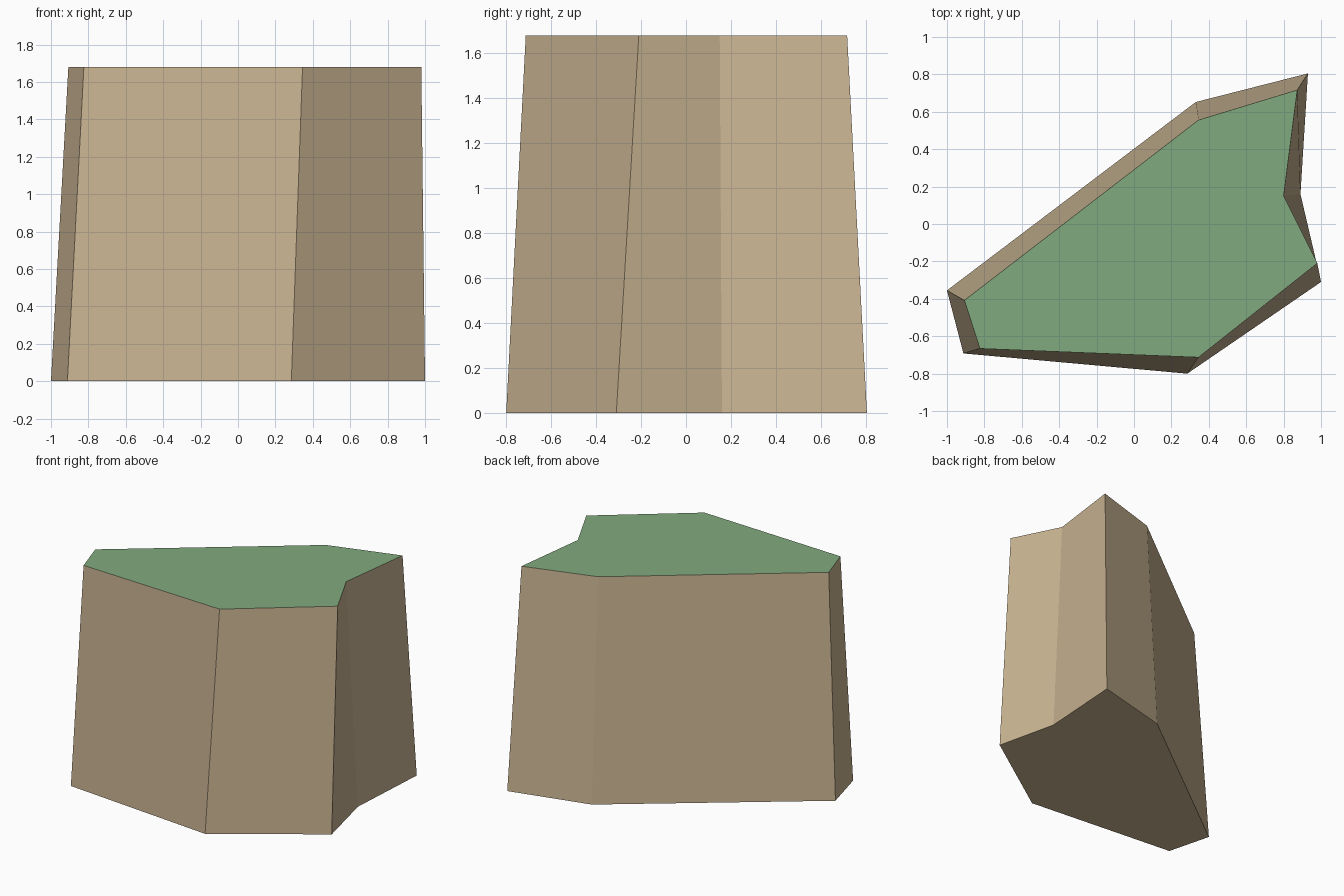
import bpy
import bmesh

cube = bpy.data.objects.get("Cube")
if cube:
    bpy.data.objects.remove(cube, do_unlink=True)


def make_material(name, color):
    mat = bpy.data.materials.new(name)
    mat.use_nodes = True
    mat.diffuse_color = (*color, 1)
    mat.node_tree.nodes["Principled BSDF"].inputs["Base Color"].default_value = (*color, 1)
    return mat


# Matching outlines of the foot and the narrower grassy top
HEIGHT = 1.68
base_outline = [(-1, -.355), (-.912, -.692), (.285, -.80), (1, -.31),
                (.89, .16), (.93, .805), (.33, .652)]
top_outline = [(-.907, -.408), (-.824, -.666), (.345, -.713), (.98, -.21),
               (.80, .15), (.873, .717), (.345, .556)]

bm = bmesh.new()
lower = [bm.verts.new((x, y, 0)) for x, y in base_outline]
upper = [bm.verts.new((x, y, HEIGHT)) for x, y in top_outline]

# Flat underside and grass top
bm.faces.new(lower[::-1])
grass = bm.faces.new(upper)
grass.material_index = 1

# Sloping cliff walls
count = len(lower)
for i in range(count):
    j = (i + 1) % count
    bm.faces.new((lower[i], lower[j], upper[j], upper[i]))

mesh = bpy.data.meshes.new("cliff_block")
bm.to_mesh(mesh)
bm.free()
mesh.materials.append(make_material("sandy rock", (0.59, 0.46, 0.29)))
mesh.materials.append(make_material("grass green", (0.22, 0.40, 0.21)))

cliff = bpy.data.objects.new("cliff_block", mesh)
bpy.context.scene.collection.objects.link(cliff)
